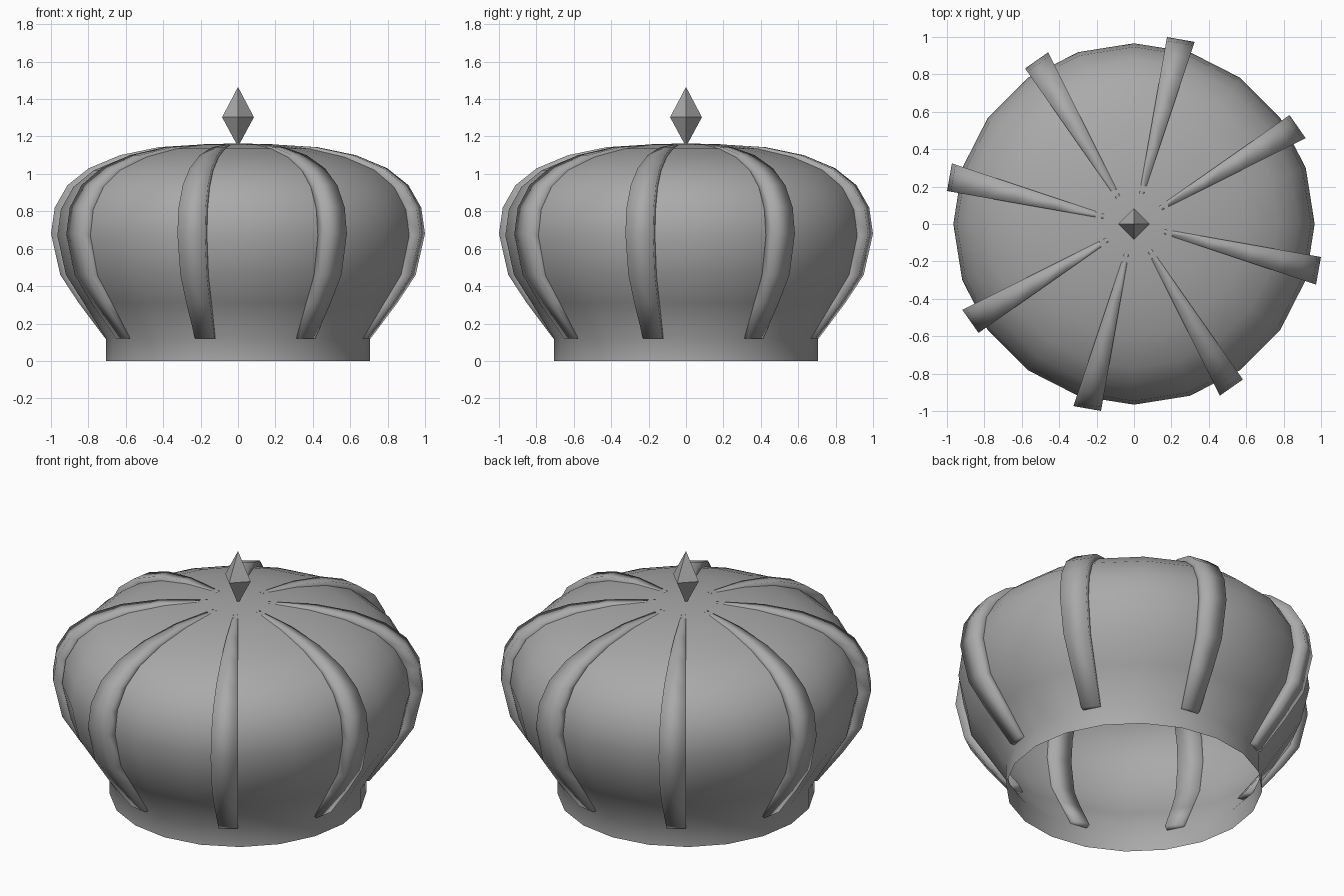
import bpy, bmesh, math
from mathutils import Vector

cube = bpy.data.objects.get("Cube")
if cube:
    bpy.data.objects.remove(cube, do_unlink=True)

grey = bpy.data.materials.new("plain_grey")
grey.use_nodes = True
GREY = (0.4, 0.4, 0.4, 1)
grey.diffuse_color = GREY
grey.node_tree.nodes["Principled BSDF"].inputs["Base Color"].default_value = GREY


def finish(bm, name, smooth):
    bmesh.ops.recalc_face_normals(bm, faces=bm.faces)
    for f in bm.faces:
        f.smooth = smooth
    mesh = bpy.data.meshes.new(name)
    bm.to_mesh(mesh)
    bm.free()
    mesh.materials.append(grey)
    obj = bpy.data.objects.new(name, mesh)
    bpy.context.collection.objects.link(obj)
    return obj


def skin(bm, rows):
    """Bridge consecutive closed loops of vertices with quads."""
    for a, b in zip(rows, rows[1:]):
        n = len(a)
        for i in range(n):
            j = (i + 1) % n
            bm.faces.new((a[i], a[j], b[j], b[i]))


# Domed shell, open underneath
SIDES = 20
dome_profile = [(.705, 0), (.705, .12), (.825, .31), (.92, .46), (.966, .67),
                (.947, .81), (.88, .93), (.77, 1.02), (.6, 1.09), (.4, 1.135),
                (.2, 1.158)]
bm = bmesh.new()
rows = []
for r, z in dome_profile:
    angles = [math.tau * i / SIDES for i in range(SIDES)]
    rows.append([bm.verts.new((r * math.cos(a), r * math.sin(a), z)) for a in angles])
skin(bm, rows)
apex = bm.verts.new((0, 0, 1.163))
for i in range(SIDES):
    bm.faces.new((rows[-1][i], rows[-1][(i + 1) % SIDES], apex))
finish(bm, "dome", True)

# Eight tapered ribs that pass through the shell
rib_profile = [(.72, .12), (.865, .31), (.965, .46), (1.015, .68), (.995, .82),
               (.925, .94), (.81, 1.03), (.64, 1.1), (.43, 1.143), (.17, 1.159),
               (.04, 1.15)]
TAPER = 0.148
for k in range(8):
    angle = math.radians(80 + 45 * k)
    out = Vector((math.cos(angle), math.sin(angle), 0))
    side = Vector((out.y, -out.x, 0)) * TAPER
    bm = bmesh.new()
    rows = []
    for r, z in rib_profile:
        outer = Vector((0, 0, z))
        inner = Vector((0, 0, .12 + (z - .12) * .96))
        wide = out + side
        rows.append([bm.verts.new(p) for p in (
            outer + out * r, outer + wide * r,
            inner + wide * r * .91, inner + out * r * .91)])
    skin(bm, rows)
    bm.faces.new(rows[0])
    bm.faces.new(rows[-1])
    finish(bm, f"rib_{k + 1}", True)

# Faceted finial on top
bm = bmesh.new()
ring = [bm.verts.new((.085 * math.cos(a), .085 * math.sin(a), 1.303))
        for a in (math.tau * i / 4 for i in range(4))]
for z in (1.465, 1.145):
    tip = bm.verts.new((0, 0, z))
    for i in range(4):
        bm.faces.new((ring[i], ring[(i + 1) % 4], tip))
finish(bm, "finial", False)
